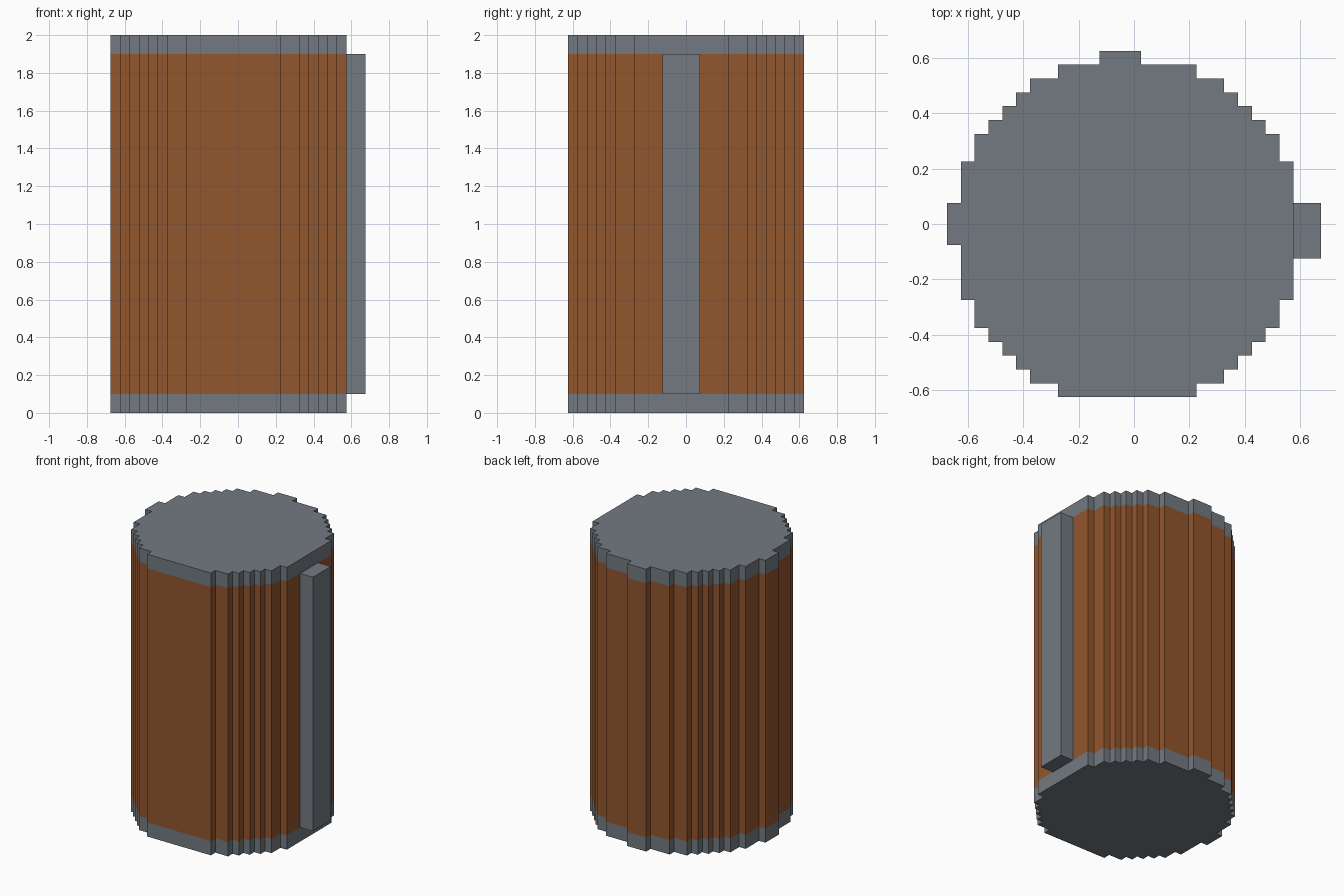
import bpy
import bmesh

cube = bpy.data.objects.get("Cube")
if cube:
    bpy.data.objects.remove(cube, do_unlink=True)


def material(name, colour):
    mat = bpy.data.materials.new(name)
    mat.use_nodes = True
    mat.diffuse_color = (*colour, 1)
    mat.node_tree.nodes["Principled BSDF"].inputs["Base Color"].default_value = (*colour, 1)
    return mat


steel = material("steel grey", (0.17, 0.195, 0.22))
rust = material("rusty orange", (0.29, 0.093, 0.027))


def prism(name, outline, bottom, top, mat):
    """Extrude a flat outline between two heights."""
    bm = bmesh.new()
    base = bm.faces.new([bm.verts.new((x, y, bottom)) for x, y in outline])
    grown = bmesh.ops.extrude_face_region(bm, geom=[base])["geom"]
    lifted = [v for v in grown if isinstance(v, bmesh.types.BMVert)]
    bmesh.ops.translate(bm, verts=lifted, vec=(0, 0, top - bottom))
    bmesh.ops.recalc_face_normals(bm, faces=bm.faces)
    mesh = bpy.data.meshes.new(name)
    bm.to_mesh(mesh)
    bm.free()
    mesh.materials.append(mat)
    obj = bpy.data.objects.new(name, mesh)
    bpy.context.collection.objects.link(obj)
    return obj


# Stepped round outline on a grid of small squares, counter-clockwise.
# Each pair is a run along x, then a run along y, counted in squares.
STEP = 0.05
lower_right = [(10, 1), (2, 1), (1, 1), (1, 1), (1, 1), (1, 2), (1, 10)]
upper_right = [(-1, 2), (-1, 1), (-1, 1), (-1, 1), (-1, 1), (-2, 1), (-4, 1)]
upper_left = [(-3, -1), (-3, -1), (-2, -1), (-1, -1), (-1, -1), (-1, -1),
              (-1, -2), (-1, -3), (-1, -3)]
lower_left = [(1, -4), (1, -2), (1, -1), (1, -1), (1, -1), (1, -1), (2, -1)]

x, y = -0.275, -0.625
outline = []
for run_x, run_y in lower_right + upper_right + upper_left + lower_left:
    outline.append((x, y))
    x += run_x * STEP
    outline.append((x, y))
    y += run_y * STEP

# Drum body between two flush end caps
prism("bottom_cap", outline, 0, 0.1, steel)
prism("drum_body", outline, 0.1, 1.9, rust)
prism("top_cap", outline, 1.9, 2, steel)

# Upright rail on the left side
rail = [(0.575, -0.125), (0.675, -0.125), (0.675, 0.075), (0.575, 0.075)]
prism("side_rail", rail, 0.1, 1.9, steel)
